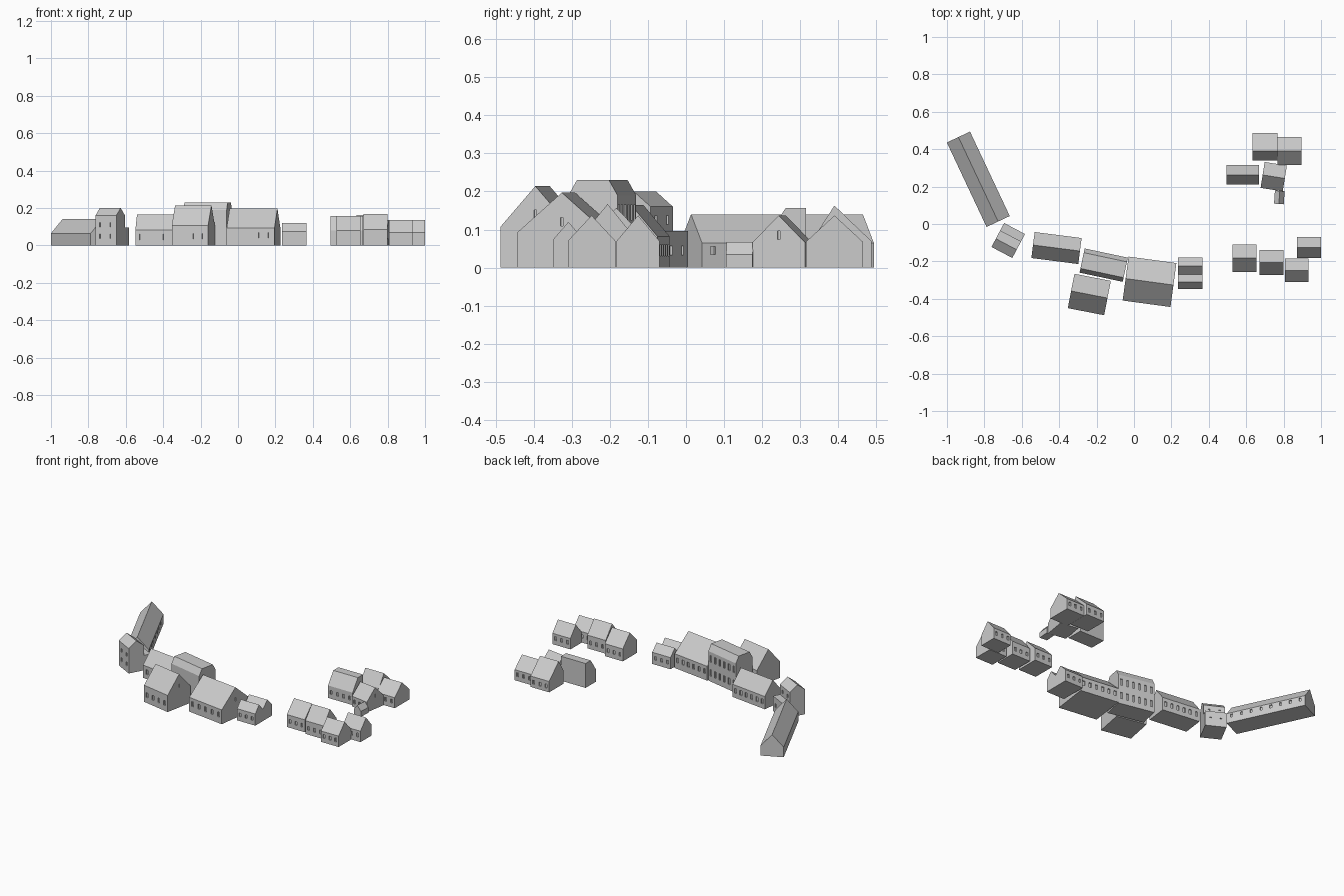
import bpy, bmesh, math
from mathutils import Matrix, Vector

if "Cube" in bpy.data.objects:
    bpy.data.objects.remove(bpy.data.objects["Cube"])


def add_box(bm, center, size):
    bmesh.ops.create_cube(bm, size=1, matrix=Matrix.Translation(center) @ Matrix.Diagonal((*size, 1)))


def make_object(name, bm, matrix):
    bmesh.ops.recalc_face_normals(bm, faces=bm.faces)
    mesh = bpy.data.meshes.new(name)
    bm.to_mesh(mesh)
    bm.free()
    ob = bpy.data.objects.new(name, mesh)
    ob.matrix_world = matrix
    bpy.context.collection.objects.link(ob)
    return ob


def house(name, x, y, angle, length, profile, front=(), back=(), gable=None, win=(0.016, 0.03)):
    """Extrude an end profile along local x; recess windows.
    front/back: rows of (count, z); gable: height of a slit in the right end."""
    matrix = Matrix.Translation((x, y, 0)) @ Matrix.Rotation(math.radians(angle), 4, 'Z')
    bm = bmesh.new()
    end = bm.faces.new([bm.verts.new((-length / 2, py, pz)) for py, pz in profile])
    new = bmesh.ops.extrude_face_region(bm, geom=[end])["geom"]
    moved = [g for g in new if isinstance(g, bmesh.types.BMVert)]
    bmesh.ops.translate(bm, verts=moved, vec=(length, 0, 0))
    ob = make_object(name, bm, matrix)

    # window recesses
    cut = bmesh.new()
    w, h = win
    for rows, wall_y in ((front, profile[0][0]), (back, profile[-1][0])):
        for count, z in rows:
            for i in range(count):
                wx = length * ((i + 0.5) / count - 0.5)
                add_box(cut, (wx, wall_y, z), (w, 0.014, h))
    if gable:
        mid = (profile[0][0] + profile[-1][0]) / 2
        add_box(cut, (length / 2, mid, gable), (0.014, 0.006, 0.022))
    if cut.verts:
        cutter = make_object("window_cutter", cut, matrix)
        cutter.hide_render = True
        mod = ob.modifiers.new("windows", 'BOOLEAN')
        mod.operation = 'DIFFERENCE'
        mod.solver = 'EXACT'
        mod.object = cutter
        bpy.context.view_layer.objects.active = ob
        bpy.ops.object.modifier_apply(modifier=mod.name)
        bpy.data.objects.remove(cutter)
    else:
        cut.free()
    return ob


def gabled(width, eave, ridge):
    w = width / 2
    return [(-w, 0), (-w, eave), (0, ridge), (w, eave), (w, 0)]


def flat(width, top):
    w = width / 2
    return [(-w, 0), (-w, top), (w, top), (w, 0)]


# western wing: long barn and tower with low annex
house("long_barn", -0.8325, 0.239, -64.8, 0.499, gabled(0.137, 0.064, 0.14),
      back=[(8, 0.045)], win=(0.014, 0.02))
house("tower_house", -0.683, -0.108, -27.8, 0.126, gabled(0.10, 0.16, 0.20),
      back=[(2, 0.125)], front=[(2, 0.11), (2, 0.05)], win=(0.012, 0.024))
house("tower_annex", -0.649, -0.044, -27.8, 0.126, flat(0.045, 0.096),
      back=[(2, 0.045)], win=(0.012, 0.024))

# main row
house("west_house", -0.4145, -0.1285, -7.3, 0.253, gabled(0.14, 0.082, 0.165),
      front=[(4, 0.045)], back=[(6, 0.045)])
house("mansard_hall", -0.162, -0.22, -12, 0.236,
      [(-0.066, 0), (-0.066, 0.19), (-0.043, 0.23), (0.043, 0.23), (0.066, 0.19), (0.066, 0)],
      back=[(6, 0.055), (6, 0.145)], win=(0.014, 0.042))
house("front_house", -0.239, -0.377, -11, 0.198, gabled(0.187, 0.107, 0.214),
      front=[(4, 0.05)], gable=0.14)
house("great_house", 0.083, -0.309, -7.7, 0.258, gabled(0.237, 0.092, 0.197),
      front=[(5, 0.055)], back=[(6, 0.055)], gable=0.12)
house("twin_house_back", 0.3015, -0.225, 0, 0.13, gabled(0.09, 0.075, 0.12),
      back=[(3, 0.04)], win=(0.014, 0.022))
house("twin_house_front", 0.3015, -0.309, 0, 0.13, gabled(0.078, 0.075, 0.12),
      front=[(3, 0.04)], win=(0.014, 0.022))

# south-east cottages: x, y, length, width, eave, ridge
cottages = [(0.591, -0.183, 0.128, 0.147, 0.08, 0.157),
            (0.735, -0.206, 0.13, 0.133, 0.085, 0.167),
            (0.871, -0.248, 0.125, 0.125, 0.07, 0.137),
            (0.936, -0.126, 0.128, 0.112, 0.07, 0.137)]
for i, (x, y, length, width, eave, ridge) in enumerate(cottages):
    house(f"cottage_{i + 1}", x, y, 0, length, gabled(width, eave, ridge),
          front=[(3, 0.04)], back=[(3, 0.04)], win=(0.014, 0.024))

# north-east cluster
house("half_flat_house", 0.582, 0.2625, 0, 0.175,
      [(-0.0525, 0), (-0.0525, 0.08), (0, 0.157), (0.0525, 0.157), (0.0525, 0)],
      front=[(4, 0.04)], win=(0.014, 0.024))
house("stepped_house", 0.70, 0.39, 0, 0.133,
      [(-0.05, 0), (-0.05, 0.085), (0, 0.163), (0.06, 0.105), (0.097, 0.07), (0.097, 0)],
      back=[(3, 0.035)], win=(0.014, 0.024))
house("east_house", 0.831, 0.39, 0, 0.128, gabled(0.149, 0.068, 0.137),
      front=[(3, 0.04)], back=[(3, 0.04)], win=(0.014, 0.024))
house("yard_house", 0.747, 0.253, -9, 0.12, gabled(0.14, 0.066, 0.137),
      front=[(3, 0.035)], gable=0.085, win=(0.014, 0.024))
house("porch", 0.777, 0.142, 86, 0.07, gabled(0.052, 0.035, 0.067))
